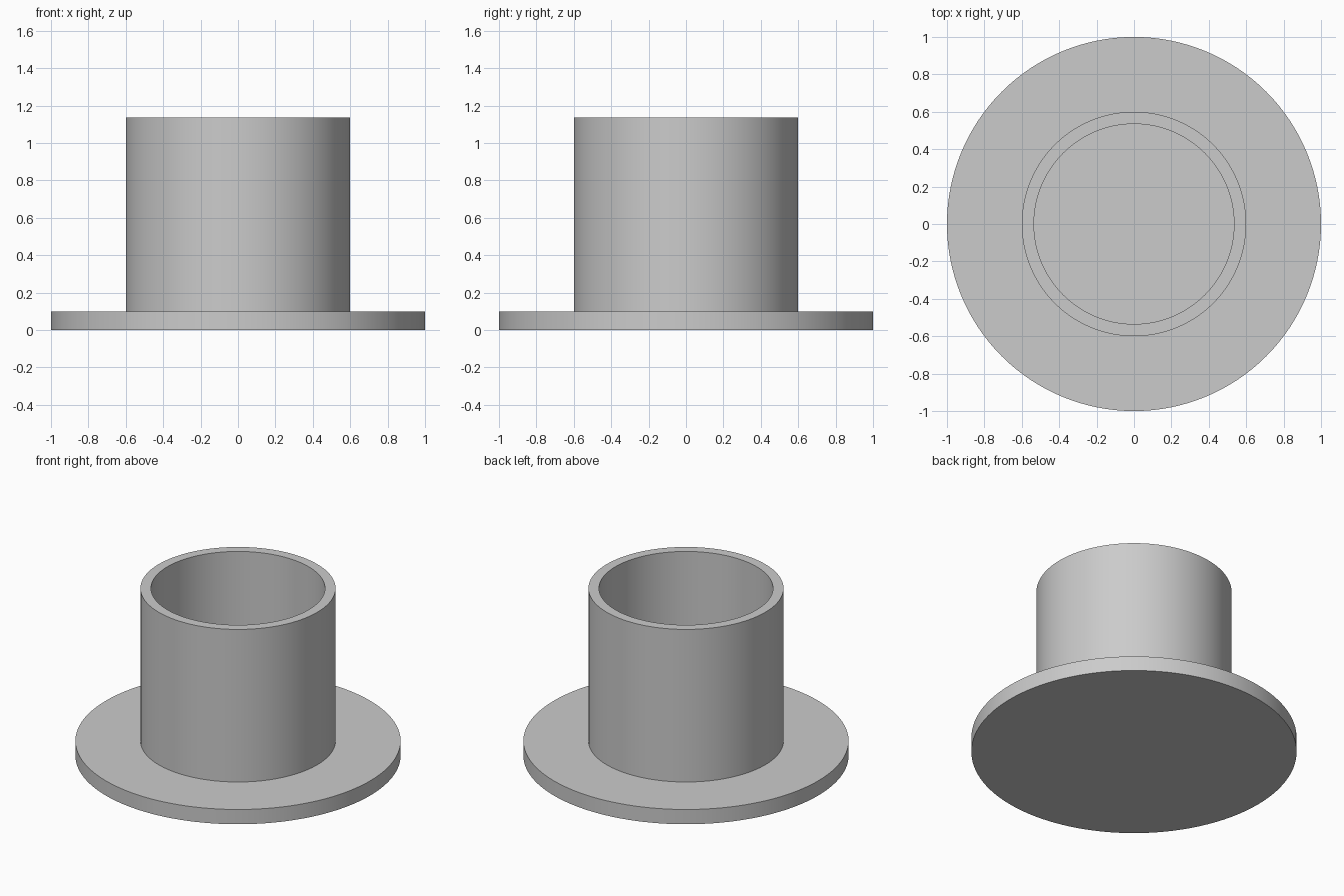
import bpy
import bmesh
from math import tau, radians

SEGMENTS = 128
BASE_TOP = 0.10
RIM_TOP = 1.135

cube = bpy.data.objects.get("Cube")
if cube:
    bpy.data.objects.remove(cube, do_unlink=True)

# Single grey material
grey = bpy.data.materials.new("grey")
grey.use_nodes = True
colour = (0.6, 0.6, 0.6, 1)
grey.diffuse_color = colour
grey.node_tree.nodes["Principled BSDF"].inputs["Base Color"].default_value = colour


def lathe(name, profile):
    """Revolve an (r, z) profile around the z axis."""
    bm = bmesh.new()
    verts = [bm.verts.new((r, 0, z)) for r, z in profile]
    edges = [bm.edges.new(pair) for pair in zip(verts, verts[1:])]
    bmesh.ops.spin(bm, geom=verts + edges, cent=(0, 0, 0), axis=(0, 0, 1),
                   angle=tau, steps=SEGMENTS)
    bmesh.ops.remove_doubles(bm, verts=bm.verts, dist=1e-4)
    bmesh.ops.recalc_face_normals(bm, faces=bm.faces)
    mesh = bpy.data.meshes.new(name)
    bm.to_mesh(mesh)
    bm.free()
    mesh.materials.append(grey)
    obj = bpy.data.objects.new(name, mesh)
    bpy.context.collection.objects.link(obj)
    bpy.ops.object.select_all(action='DESELECT')
    obj.select_set(True)
    bpy.context.view_layer.objects.active = obj
    bpy.ops.object.shade_smooth_by_angle(angle=radians(30))
    return obj


# Wide round base plate
lathe("base_flange", [(0, 0), (1, 0), (1, BASE_TOP), (0, BASE_TOP)])

# Hollow upright tube, closed below by the plate
outer, inner = 0.6, 0.535
lathe("tube_wall", [(outer, BASE_TOP), (outer, RIM_TOP),
                    (inner, RIM_TOP), (inner, BASE_TOP)])
